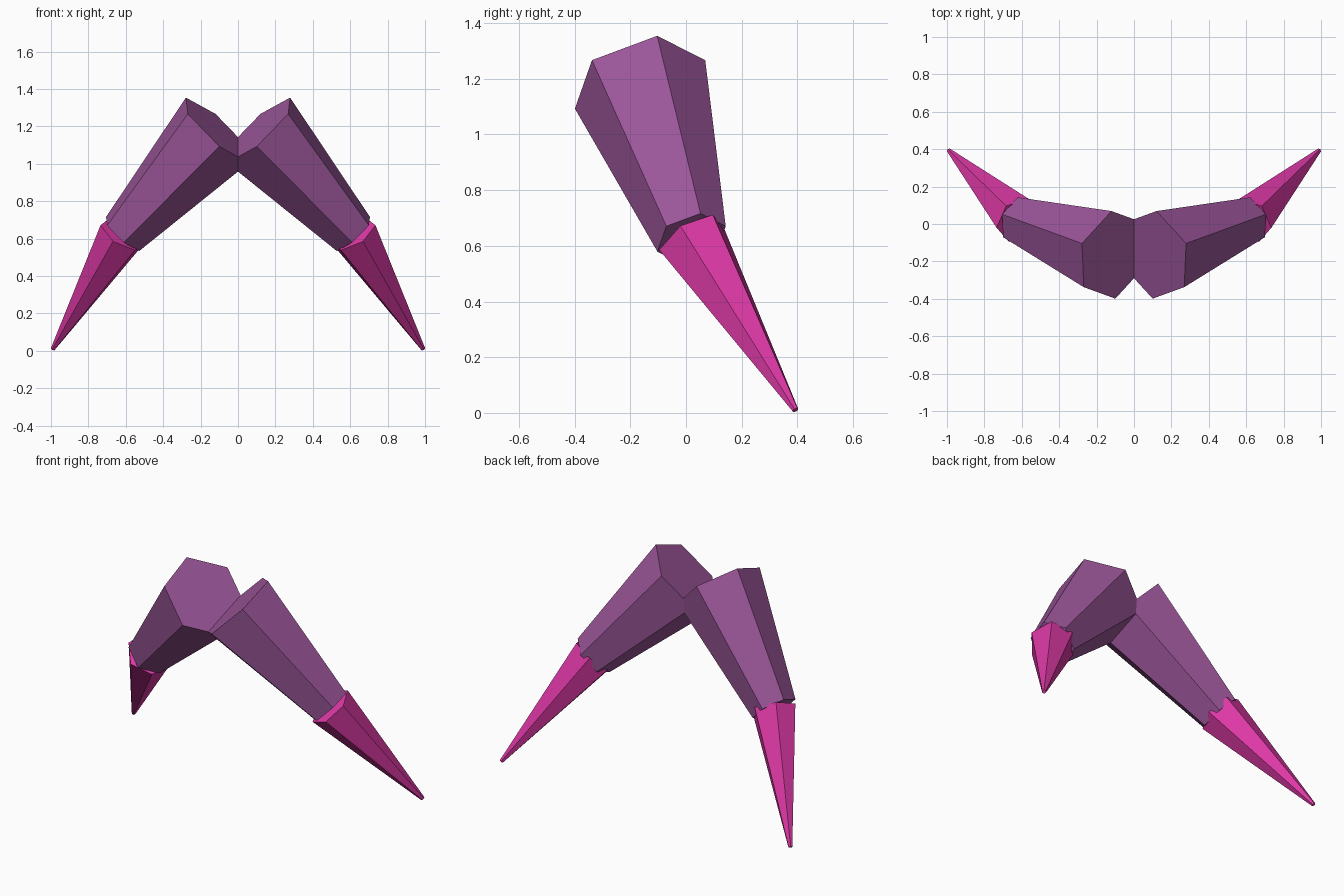
import bpy, bmesh
from mathutils import Vector, Matrix

cube = bpy.data.objects.get("Cube")
if cube:
    bpy.data.objects.remove(cube, do_unlink=True)


def make_material(name, rgb):
    mat = bpy.data.materials.new(name)
    mat.use_nodes = True
    colour = (*rgb, 1.0)
    mat.diffuse_color = colour
    mat.node_tree.nodes["Principled BSDF"].inputs["Base Color"].default_value = colour
    return mat


def hex_segment(name, start, end, r_start, r_end, corner, mat):
    """Tapered six-sided segment; one edge points towards 'corner'. Mirrored in x."""
    start, end = Vector(start), Vector(end)
    axis = (end - start).normalized()
    up = Vector(corner)
    up = (up - axis * up.dot(axis)).normalized()
    side = up.cross(axis)
    frame = Matrix((side, up, axis)).transposed().to_4x4()
    frame.translation = (start + end) / 2

    bm = bmesh.new()
    bmesh.ops.create_cone(bm, cap_ends=True, segments=6, radius1=r_start,
                          radius2=r_end, depth=(end - start).length, matrix=frame)
    # Trim at the centre so both halves join in a clean seam
    bmesh.ops.bisect_plane(bm, geom=bm.verts[:] + bm.edges[:] + bm.faces[:],
                           plane_co=(0, 0, 0), plane_no=(1, 0, 0), clear_inner=True)
    mesh = bpy.data.meshes.new(name)
    bm.to_mesh(mesh)
    bm.free()
    mesh.materials.append(mat)
    obj = bpy.data.objects.new(name, mesh)
    bpy.context.collection.objects.link(obj)
    mirror = obj.modifiers.new("Mirror", 'MIRROR')
    mirror.use_axis = (True, False, False)
    return obj


purple = make_material("dusty purple", (0.328, 0.093, 0.319))
pink = make_material("hot pink", (0.73, 0.041, 0.386))

# Joint shared by the thick upper segment and the spike
joint = (0.617, 0.02, 0.625)

# Thick upper segments, meeting at the centre
hex_segment("upper_legs", (0.11, -0.165, 1.18), joint, 0.25, 0.131,
            (0.165, 0.06, 0.18), purple)

# Pointed lower segments
hex_segment("lower_spikes", joint, (0.99, 0.393, 0.01), 0.133, 0.012,
            (0.065, 0.075, 0.095), pink)
